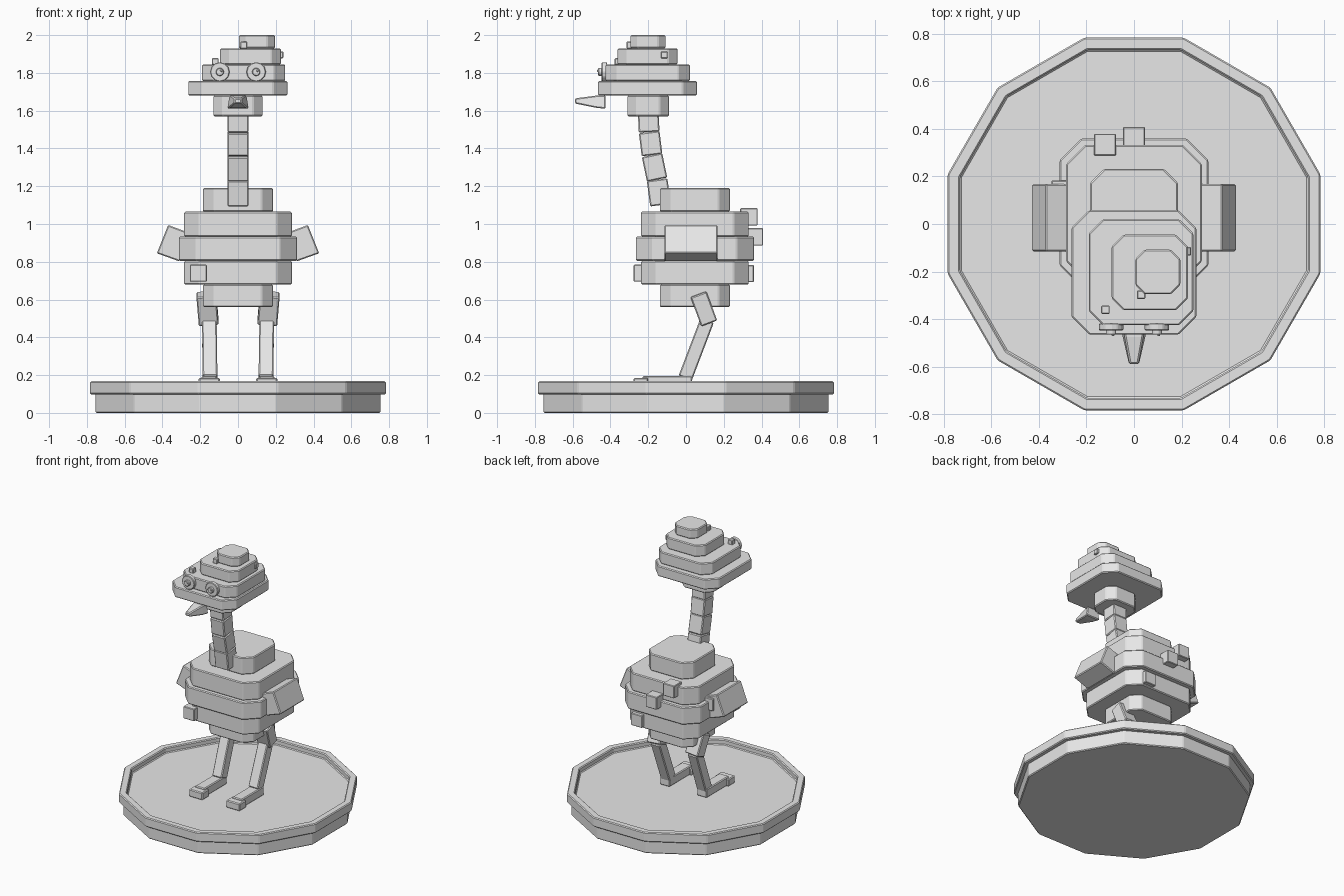
import bpy, bmesh, math
from mathutils import Vector, Matrix

cube = bpy.data.objects.get("Cube")
if cube:
    bpy.data.objects.remove(cube, do_unlink=True)

# One plain grey for the whole model
grey = bpy.data.materials.new("plain_grey")
grey.use_nodes = True
grey.diffuse_color = (0.8, 0.8, 0.8, 1)
grey.node_tree.nodes["Principled BSDF"].inputs["Base Color"].default_value = (0.8, 0.8, 0.8, 1)


def finish(name, bm, bevel=0.006):
    """Turn a bmesh into a flat-shaded object with a fine bevel."""
    bmesh.ops.recalc_face_normals(bm, faces=bm.faces)
    mesh = bpy.data.meshes.new(name)
    bm.to_mesh(mesh)
    bm.free()
    mesh.materials.append(grey)
    obj = bpy.data.objects.new(name, mesh)
    bpy.context.collection.objects.link(obj)
    if bevel:
        mod = obj.modifiers.new("edge_bevel", 'BEVEL')
        mod.width = bevel
        mod.segments = 1
        mod.limit_method = 'ANGLE'
        mod.angle_limit = math.radians(25)
    return obj


def loft(name, rings, bevel=0.006):
    """Skin a stack of equal-length rings and cap both ends."""
    bm = bmesh.new()
    loops = [[bm.verts.new(p) for p in ring] for ring in rings]
    for a, b in zip(loops, loops[1:]):
        for i in range(len(a)):
            j = (i + 1) % len(a)
            bm.faces.new((a[i], a[j], b[j], b[i]))
    bm.faces.new(loops[0][::-1])
    bm.faces.new(loops[-1])
    return finish(name, bm, bevel)


def block(name, xs, ys, zs, cut=0, bevel=0.006):
    """Box with its upright corners cut off."""
    (x0, x1), (y0, y1) = xs, ys
    if cut:
        outline = [(x0 + cut, y0), (x1 - cut, y0), (x1, y0 + cut), (x1, y1 - cut),
                   (x1 - cut, y1), (x0 + cut, y1), (x0, y1 - cut), (x0, y0 + cut)]
    else:
        outline = [(x0, y0), (x1, y0), (x1, y1), (x0, y1)]
    return loft(name, [[(x, y, z) for x, y in outline] for z in zs], bevel)


def beam(name, start, end, width, depth):
    """Box running from start to end."""
    a, b = Vector(start), Vector(end)
    d = (b - a).normalized()
    side = Vector((1, 0, 0))
    side = (side - d * side.dot(d)).normalized()
    fwd = d.cross(side)
    corners = [side * (sx * width / 2) + fwd * (sy * depth / 2)
               for sx, sy in ((-1, -1), (1, -1), (1, 1), (-1, 1))]
    return loft(name, [[p + c for c in corners] for p in (a, b)])


def disc(name, centre, radius, depth, sides):
    """Short cylinder facing the front."""
    bm = bmesh.new()
    bmesh.ops.create_cone(bm, cap_ends=True, segments=sides, radius1=radius, radius2=radius,
                          depth=depth, matrix=Matrix.Translation(centre)
                          @ Matrix.Rotation(math.pi / 2, 4, 'X'))
    return finish(name, bm, 0.004)


# Twelve-sided stand with a raised rim
def ring12(r, z):
    return [(r * math.cos(math.radians(15 + 30 * i)),
             r * math.sin(math.radians(15 + 30 * i)), z) for i in range(12)]


loft("stand_base", [ring12(0.78, 0), ring12(0.78, 0.11)])
loft("stand_rim", [ring12(0.81, 0.098), ring12(0.81, 0.168),
                   ring12(0.757, 0.168), ring12(0.757, 0.13)])

# Stacked body
body = (("body_bottom", 0.185, 0.56, 0.68, 0.06), ("body_lower", 0.285, 0.68, 0.805, 0.08),
        ("body_middle", 0.312, 0.805, 0.933, 0.09), ("body_upper", 0.285, 0.933, 1.065, 0.08),
        ("body_top", 0.185, 1.065, 1.19, 0.06))
for name, r, z0, z1, cut in body:
    block(name, (-r, r), (0.047 - r, 0.047 + r), (z0, z1), cut)

# Stacked head, drifting sideways as it rises
block("head_base", (-0.13, 0.13), (-0.31, -0.09), (1.57, 1.68), 0.05)
block("head_brim", (-0.263, 0.262), (-0.465, 0.058), (1.68, 1.757), 0.075)
block("head_lower", (-0.19, 0.25), (-0.425, 0.02), (1.757, 1.845), 0.06)
block("head_upper", (-0.094, 0.227), (-0.362, -0.045), (1.845, 1.93), 0.05)
block("head_top", (0.005, 0.195), (-0.295, -0.108), (1.93, 2.0), 0.04)

# Small tufts on head and body
tufts = (("head_tuft", (-0.12, -0.36, 1.86), 0.036), ("crown_tuft", (0.03, -0.297, 1.947), 0.036),
         ("side_head_tuft", (0.222, -0.115, 1.895), 0.036),
         ("front_tuft", (-0.21, -0.232, 0.74), 0.09), ("back_low_tuft", (0.155, 0.315, 0.737), 0.09),
         ("back_mid_tuft", (0, 0.362, 0.932), 0.092), ("back_high_tuft", (-0.122, 0.333, 1.038), 0.092),
         ("side_tuft", (-0.302, 0.138, 0.915), 0.09))
for name, c, size in tufts:
    h = size / 2
    block(name, *[(v - h, v + h) for v in c], bevel=0.004)

# Neck of slightly bent segments
path = [(0, -0.135, 1.1), (0, -0.153, 1.235), (0, -0.18, 1.365), (0, -0.195, 1.487), (0, -0.2, 1.59)]
for i, (a, b) in enumerate(zip(path, path[1:])):
    beam(f"neck_segment_{i + 1}", a, b, 0.11, 0.11)


# Tapered beak
def beak_ring(y, w, z0, z1):
    return [(-w, y, z0), (w, y, z0), (w * 0.8, y, z1), (-w * 0.8, y, z1)]


loft("beak", [beak_ring(-0.425, 0.057, 1.61, 1.68), beak_ring(-0.475, 0.048, 1.615, 1.68),
              beak_ring(-0.588, 0.022, 1.638, 1.665)])

# Parts mirrored left and right
for side, s in (("left", 1), ("right", -1)):
    x = 0.096 * s
    disc(f"{side}_eye", (x, -0.432, 1.805), 0.052, 0.03, 12)
    disc(f"{side}_pupil", (x, -0.45, 1.805), 0.022, 0.03, 10)
    disc(f"{side}_eye_glint", (x + 0.008, -0.466, 1.812), 0.007, 0.008, 8)

    wing = [(0.37, 0.995), (0.43, 0.845), (0.31, 0.802), (0.25, 0.95)]
    loft(f"{side}_wing", [[(px * s, y, z) for px, z in wing] for y in (-0.115, 0.167)])

    beam(f"{side}_thigh", (0.168 * s, 0.065, 0.63), (0.155 * s, 0.122, 0.477), 0.105, 0.09)
    beam(f"{side}_shin", (0.152 * s, 0.112, 0.49), (0.148 * s, -0.004, 0.185), 0.078, 0.075)
    fx = 0.152 * s
    block(f"{side}_foot", (fx - 0.04, fx + 0.04), (-0.23, 0.032), (0.13, 0.195))
    block(f"{side}_toes", (fx - 0.056, fx + 0.056), (-0.278, -0.2), (0.13, 0.185))
